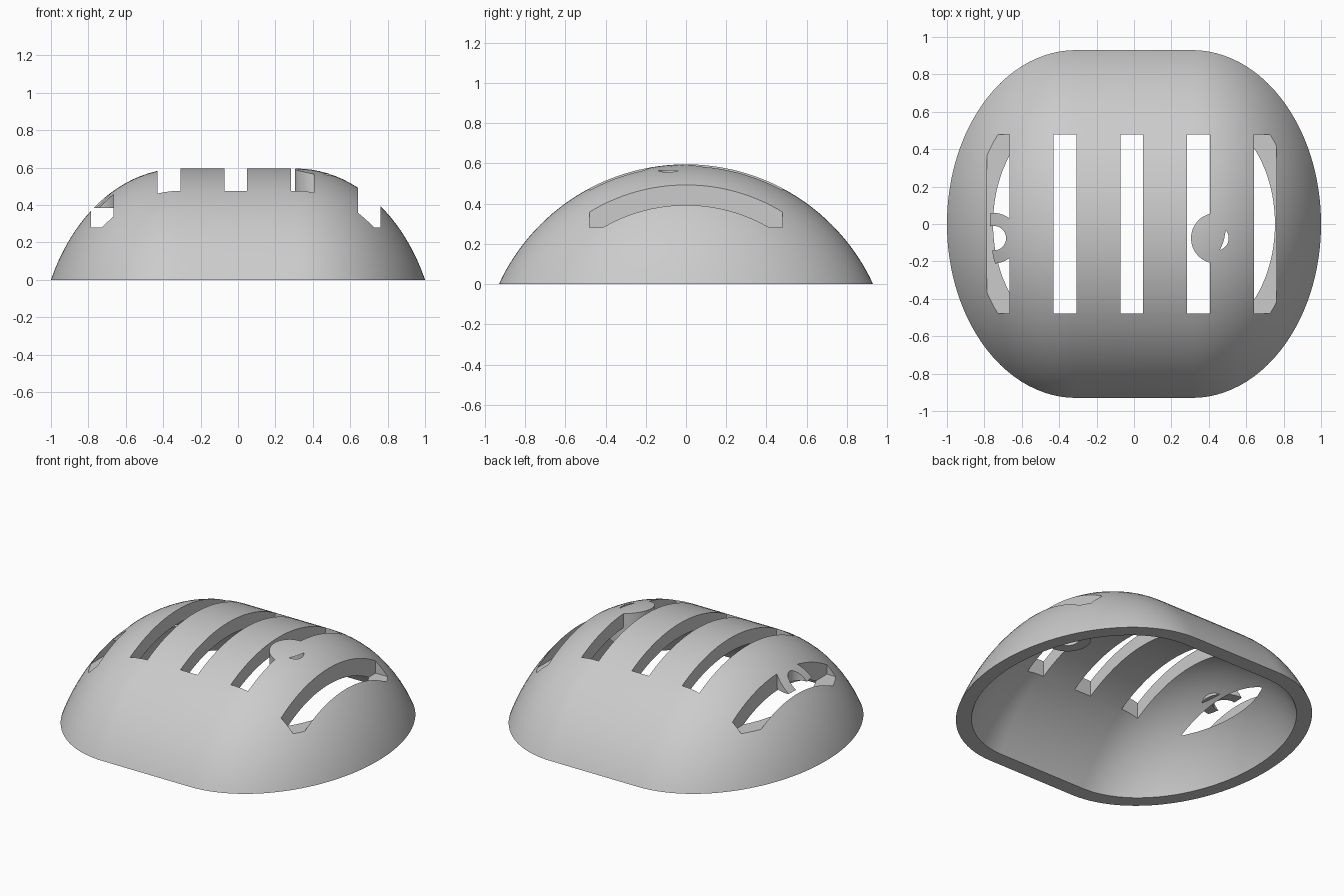
import bpy, bmesh, math
from mathutils import Vector

if "Cube" in bpy.data.objects:
    bpy.data.objects.remove(bpy.data.objects["Cube"], do_unlink=True)

grey = bpy.data.materials.new("plain_grey")
grey.use_nodes = True
colour = (0.6, 0.6, 0.6, 1)
grey.diffuse_color = colour
grey.node_tree.nodes["Principled BSDF"].inputs["Base Color"].default_value = colour

AXIS_Z = -0.429      # height of the dome's axis of revolution
HALF_STRAIGHT = 0.31  # half length of the straight middle


def make_object(name, bm):
    bmesh.ops.recalc_face_normals(bm, faces=bm.faces)
    mesh = bpy.data.meshes.new(name)
    bm.to_mesh(mesh)
    bm.free()
    mesh.materials.append(grey)
    obj = bpy.data.objects.new(name, mesh)
    bpy.context.collection.objects.link(obj)
    return obj


def dome(name, end_length, radius, base_z):
    """Cylinder along x with ellipsoid ends, sliced flat at base_z."""
    bm = bmesh.new()
    steps = 28
    right = []
    for i in range(steps + 1):
        a = math.pi / 2 * i / steps
        right.append((HALF_STRAIGHT + end_length * math.sin(a), radius * math.cos(a)))
    profile = [(-x, r) for x, r in reversed(right)] + right
    verts = [bm.verts.new((x, 0, AXIS_Z + r)) for x, r in profile]
    edges = [bm.edges.new(pair) for pair in zip(verts, verts[1:])]
    bmesh.ops.spin(bm, geom=verts + edges, cent=(0, 0, AXIS_Z), axis=(1, 0, 0),
                   angle=math.tau, steps=144)
    bmesh.ops.remove_doubles(bm, verts=bm.verts, dist=1e-4)
    bmesh.ops.bisect_plane(bm, geom=bm.verts[:] + bm.edges[:] + bm.faces[:],
                           plane_co=(0, 0, base_z), plane_no=(0, 0, 1), clear_inner=True)
    rim = [e for e in bm.edges if e.is_boundary]
    bmesh.ops.contextual_create(bm, geom=rim)
    return make_object(name, bm)


def box(name, low, high):
    bm = bmesh.new()
    low, high = Vector(low), Vector(high)
    bmesh.ops.create_cube(bm, size=1)
    for v in bm.verts:
        v.co = (low + high) / 2 + v.co * (high - low)
    return make_object(name, bm)


def cylinder(name, x, y, radius, bottom, top):
    bm = bmesh.new()
    bmesh.ops.create_cone(bm, cap_ends=True, segments=64, radius1=radius,
                          radius2=radius, depth=top - bottom)
    bmesh.ops.translate(bm, verts=bm.verts, vec=(x, y, (top + bottom) / 2))
    return make_object(name, bm)


def combine(target, tool, operation):
    mod = target.modifiers.new("cut", 'BOOLEAN')
    mod.operation = operation
    mod.solver = 'EXACT'
    mod.object = tool
    bpy.context.view_layer.objects.active = target
    bpy.ops.object.modifier_apply(modifier=mod.name)
    bpy.data.objects.remove(tool, do_unlink=True)


# Outer dome and the hollow inside it
shell = dome("vented_shell", 0.76, 1.024, 0)
hollow = dome("hollow", 0.68, 0.936, -0.05)

# Five long vent slots
for i in range(-2, 3):
    x = -0.012 + 0.357 * i
    combine(hollow, box("slot", (x - 0.061, -0.479, 0.28), (x + 0.061, 0.479, 1)), 'UNION')

# Two round bosses, flush with the dome, each with a pocket from below
bosses = [(0.44, -0.076), (-0.75, -0.076)]
for x, y in bosses:
    combine(hollow, cylinder("boss", x, y, 0.135, 0.385, 1.2), 'DIFFERENCE')
for x, y in bosses:
    combine(hollow, cylinder("pocket", x, y, 0.066, 0.38, 0.565), 'UNION')

combine(shell, hollow, 'DIFFERENCE')

# Smooth curved surfaces, crisp cut edges
bpy.ops.object.select_all(action='DESELECT')
shell.select_set(True)
bpy.context.view_layer.objects.active = shell
bpy.ops.object.shade_smooth_by_angle(angle=math.radians(30))
